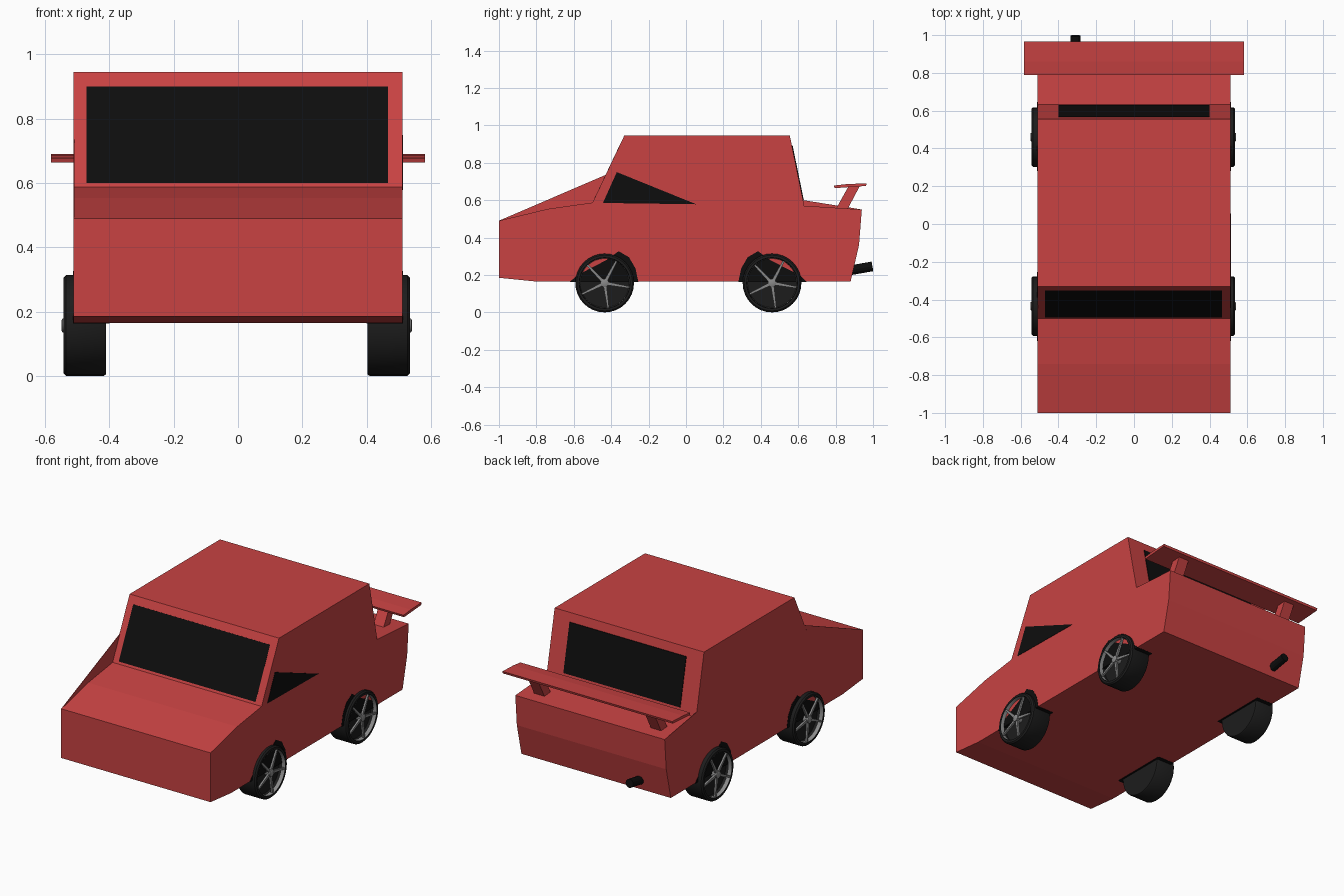
import bpy, bmesh
from math import sin, cos, pi, radians

if "Cube" in bpy.data.objects:
    bpy.data.objects.remove(bpy.data.objects["Cube"])


def material(name, color):
    m = bpy.data.materials.new(name)
    m.diffuse_color = (*color, 1)
    m.use_nodes = True
    m.node_tree.nodes["Principled BSDF"].inputs["Base Color"].default_value = m.diffuse_color
    return m


RED = material("red_paint", (0.58, 0.055, 0.055))
BLACK = material("black_glass", (0.004, 0.004, 0.004))
RUBBER = material("rubber", (0.012, 0.012, 0.012))
METAL = material("metal", (0.25, 0.25, 0.25))


def finish(bm, name, mat):
    bmesh.ops.recalc_face_normals(bm, faces=bm.faces)
    mesh = bpy.data.meshes.new(name)
    bm.to_mesh(mesh)
    bm.free()
    mesh.materials.append(mat)
    obj = bpy.data.objects.new(name, mesh)
    bpy.context.collection.objects.link(obj)
    return obj


def prism(name, profile, x0, x1, mat):
    """Extrude a (y, z) side profile from x0 to x1."""
    bm = bmesh.new()
    face = bm.faces.new([bm.verts.new((x0, y, z)) for y, z in profile])
    ext = bmesh.ops.extrude_face_region(bm, geom=[face])["geom"]
    moved = [v for v in ext if isinstance(v, bmesh.types.BMVert)]
    bmesh.ops.translate(bm, verts=moved, vec=(x1 - x0, 0, 0))
    return finish(bm, name, mat)


def lathe(name, profile, y, z, mat, sides=32):
    """Spin an (x, radius) profile around an x-axis through (y, z)."""
    bm = bmesh.new()
    vs = [bm.verts.new((x, y + r, z)) for x, r in profile]
    edges = [bm.edges.new(p) for p in zip(vs, vs[1:])]
    bmesh.ops.spin(bm, geom=vs + edges, cent=(0, y, z), axis=(1, 0, 0),
                   angle=2 * pi, steps=sides)
    bmesh.ops.remove_doubles(bm, verts=bm.verts, dist=0.0001)
    obj = finish(bm, name, mat)
    bpy.context.view_layer.objects.active = obj
    obj.select_set(True)
    bpy.ops.object.shade_smooth_by_angle(angle=radians(30))
    obj.select_set(False)
    return obj


# Body shell
W = 0.512
prism("body", [(-1, 0.185), (-1, 0.49), (-0.74, 0.553), (-0.5, 0.587),
               (-0.33, 0.945), (0.555, 0.945), (0.632, 0.57), (0.94, 0.55),
               (0.925, 0.36), (0.88, 0.165), (-0.8, 0.165)], -W, W, RED)

# Thin side panels standing above the bonnet and boot on the left only
prism("left_bonnet_panel", [(-1, 0.49), (-0.43, 0.735), (-0.5, 0.587), (-0.74, 0.553)],
      -W, -W + 0.003, RED)
prism("left_boot_panel", [(0.632, 0.57), (0.626, 0.6), (0.94, 0.55)], -W, -W + 0.003, RED)

# Windows
prism("windscreen", [(-0.494, 0.6), (-0.352, 0.9), (-0.345, 0.9), (-0.487, 0.6)],
      -0.472, 0.466, BLACK)
prism("rear_window", [(0.57, 0.892), (0.63, 0.6), (0.622, 0.6), (0.562, 0.892)],
      -0.4, 0.4, BLACK)
prism("right_side_window", [(-0.37, 0.75), (0.055, 0.578), (-0.444, 0.585)],
      W - 0.01, W + 0.002, BLACK)

# Wheels and wheel arches
R, CZ = 0.157, 0.157
ARCH = [(-0.185, 0.163), (-0.15, 0.197), (0.01, 0.28), (0.075, 0.327),
        (0.13, 0.295), (0.165, 0.235), (0.18, 0.163)]


def wheel(tag, side, y):
    shift = -0.008 if side < 0 else 0
    X = lambda x: side * x + shift
    lathe("tyre_" + tag, [(X(x), r) for x, r in
          [(0.403, 0), (0.403, R - 0.004), (0.41, R), (0.527, R), (0.535, R - 0.008),
           (0.535, 0.136), (0.495, 0.133), (0.495, 0)]], y, CZ, RUBBER)
    lathe("rim_" + tag, [(X(x), r) for x, r in [(0.534, 0.134), (0.514, 0.131)]],
          y, CZ, METAL)
    lathe("hub_" + tag, [(X(x), r) for x, r in
          [(0.5, 0.022), (0.538, 0.022), (0.541, 0.016), (0.541, 0)]], y, CZ, METAL, 16)
    # Five spokes
    for i in range(5):
        a = radians(62 + 72 * i)
        pts = [(y + r * cos(a) - w * sin(a), CZ + r * sin(a) + w * cos(a))
               for r, w in [(0.01, -0.009), (0.134, -0.005), (0.134, 0.005), (0.01, 0.009)]]
        prism(f"spoke_{tag}_{i}", pts, X(0.52), X(0.532), METAL)


for end, y, flip in (("front", -0.435, 1), ("rear", 0.46, -1)):
    for hand, side in (("left", -1), ("right", 1)):
        wheel(f"{end}_{hand}", side, y)
        prism(f"arch_{end}_{hand}", [(y + flip * dy, z) for dy, z in ARCH],
              side * 0.40, side * (W + 0.0015), BLACK)

# Spoiler wing and its two struts
prism("spoiler_wing", [(0.79, 0.678), (0.795, 0.664), (0.962, 0.676), (0.966, 0.69),
                       (0.86, 0.686)], -0.582, 0.582, RED)
for hand, x in (("left", -0.4), ("right", 0.4)):
    prism("spoiler_strut_" + hand, [(0.80, 0.55), (0.86, 0.545), (0.93, 0.677), (0.868, 0.672)],
          x - 0.035, x + 0.035, RED)

# Exhaust pipe, tilted up
bpy.ops.mesh.primitive_cylinder_add(vertices=12, radius=0.026, depth=0.16,
                                    location=(-0.31, 0.918, 0.232),
                                    rotation=(radians(-90 + 10), 0, 0))
pipe = bpy.context.object
pipe.name = "exhaust_pipe"
pipe.data.materials.append(BLACK)
